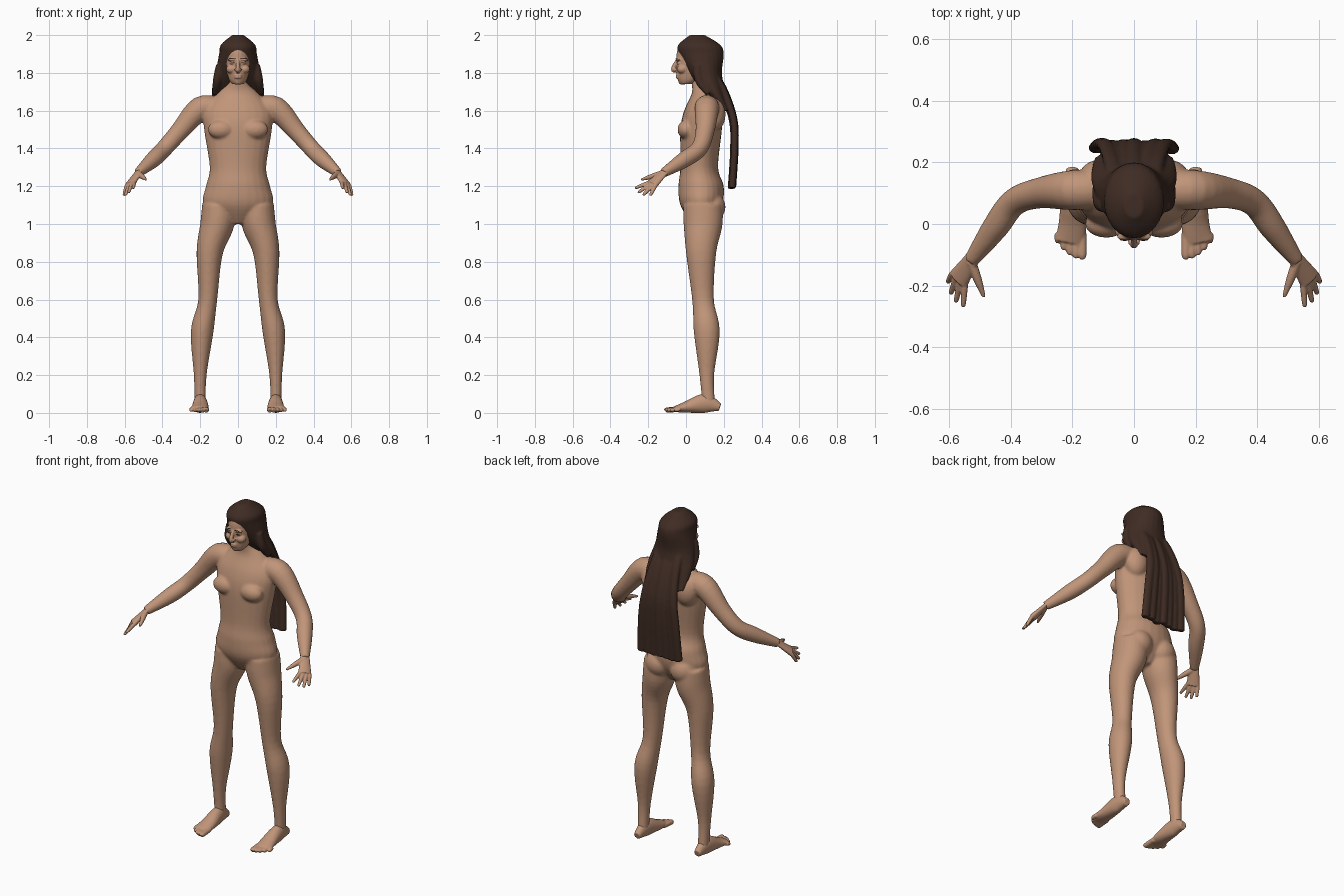
import bpy, bmesh, math
from mathutils import Vector, Matrix

default_cube = bpy.data.objects.get("Cube")
if default_cube:
    bpy.data.objects.remove(default_cube, do_unlink=True)

SIDEWAYS, BACKWARD = Vector((1, 0, 0)), Vector((0, 1, 0))


def make_material(name, colour):
    material = bpy.data.materials.new(name)
    material.use_nodes = True
    material.diffuse_color = colour
    material.node_tree.nodes["Principled BSDF"].inputs["Base Color"].default_value = colour
    return material


skin = make_material("warm skin", (0.53, 0.3, 0.19, 1))
brown = make_material("dark brown hair", (0.05, 0.025, 0.017, 1))


def spline(points, steps=5):
    """Smooth curve through points of any dimension."""
    knots = [Vector(point) for point in points]
    knots = [knots[0], *knots, knots[-1]]
    curve = []
    for before, start, end, after in zip(knots, knots[1:], knots[2:], knots[3:]):
        leave, arrive = (end - before) / 2, (after - start) / 2
        for step in range(steps):
            t = step / steps
            ease = t * t * (3 - 2 * t)
            curve.append(start.lerp(end, ease) + leave * t * (1 - t) ** 2 - arrive * t * t * (1 - t))
    return curve + [knots[-1]]


def loft(bm, points, side=SIDEWAYS, fixed_depth=None, sides=24):
    """Skin ellipses along (x, y, z, width, depth); a fixed depth keeps them level."""
    path = spline(points)
    centres = [Vector(point[:3]) for point in path]
    rings = []
    for index, point in enumerate(path):
        tangent = centres[min(index + 1, len(path) - 1)] - centres[max(index - 1, 0)]
        across, depth = side, fixed_depth
        if depth is None:
            depth = tangent.cross(side).normalized()
            across = depth.cross(tangent).normalized()
        ring = []
        for corner in range(sides):
            angle = math.tau * corner / sides
            offset = across * point[3] * math.cos(angle) + depth * point[4] * math.sin(angle)
            ring.append(bm.verts.new(centres[index] + offset))
        rings.append(ring)
    for lower, upper in zip(rings, rings[1:]):
        for corner in range(sides):
            bm.faces.new((lower[corner - 1], lower[corner], upper[corner], upper[corner - 1]))
    bm.faces.new(rings[0])
    bm.faces.new(rings[-1])


def stack(bm, rows):
    """Level ellipses on the centre line from rows of (z, y, width, depth)."""
    loft(bm, [(0, y, z, width, depth) for z, y, width, depth in rows], SIDEWAYS, BACKWARD)


def tube(bm, points, side=SIDEWAYS, flatness=1):
    """Tube from points of (x, y, z, radius)."""
    loft(bm, [(*point, point[-1] * flatness) for point in points], side)


def ball(bm, centre, size):
    placement = Matrix.Translation(centre) @ Matrix.Diagonal((*size, 1))
    bmesh.ops.create_uvsphere(bm, u_segments=20, v_segments=12, radius=1, matrix=placement)


def mirror(bm):
    everything = bm.verts[:] + bm.edges[:] + bm.faces[:]
    for element in bmesh.ops.duplicate(bm, geom=everything)["geom"]:
        if isinstance(element, bmesh.types.BMVert):
            element.co.x *= -1


def finish(bm, name, material, voxel, smoothing):
    """Fuse the overlapping pieces into one smooth skin."""
    bmesh.ops.recalc_face_normals(bm, faces=bm.faces[:])
    mesh = bpy.data.meshes.new(name)
    bm.to_mesh(mesh)
    bm.free()
    mesh.materials.append(material)
    part = bpy.data.objects.new(name, mesh)
    bpy.context.collection.objects.link(part)
    fuse = part.modifiers.new("fuse", "REMESH")
    fuse.mode, fuse.voxel_size, fuse.use_smooth_shade = "VOXEL", voxel, True
    soften = part.modifiers.new("soften", "SMOOTH")
    soften.factor, soften.iterations = 0.5, smoothing


# Body: one leg, one arm and paired muscles, mirrored, then the torso
wrist = Vector((0.53, -0.12, 1.27))
knuckles = Vector((0.57, -0.18, 1.21))
bm = bmesh.new()
tube(bm, [(0.1, 0.09, 1.1, 0.09), (0.11, 0.09, 1, 0.09), (0.15, 0.08, 0.85, 0.07),
          (0.16, 0.09, 0.6, 0.05), (0.19, 0.11, 0.43, 0.06), (0.2, 0.11, 0.2, 0.034),
          (0.2, 0.12, 0.05, 0.03)], flatness=1.15)
tube(bm, [(0.1, 0.11, 1.61, 0.06), (0.2, 0.11, 1.61, 0.065), (0.31, 0.1, 1.49, 0.05),
          (0.39, 0.07, 1.4, 0.045), (0.45, -0.01, 1.34, 0.043), (*wrist, 0.025)], BACKWARD)
chest, buttock, shoulder_blade = (0.09, 0, 1.5), (0.08, 0.13, 1.09), (0.11, 0.15, 1.58)
ball(bm, chest, (0.07, 0.045, 0.05))
ball(bm, buttock, (0.08, 0.08, 0.08))
ball(bm, shoulder_blade, (0.07, 0.06, 0.09))
mirror(bm)
stack(bm, [(1, 0.08, 0.04, 0.05), (1.1, 0.08, 0.18, 0.11), (1.2, 0.08, 0.17, 0.12),
           (1.3, 0.07, 0.15, 0.1), (1.5, 0.08, 0.18, 0.11), (1.6, 0.09, 0.18, 0.1),
           (1.69, 0.1, 0.11, 0.07), (1.74, 0.09, 0.06, 0.06), (1.8, 0.08, 0.05, 0.06)])
finish(bm, "body", skin, voxel=0.007, smoothing=10)

# Hands: flat palm, four fanned fingers and a thumb
bm = bmesh.new()
forward = (knuckles - wrist).normalized()
across = Vector((0.7, 0.6, -0.3)).normalized()
tube(bm, [(*(wrist - forward * 0.02), 0.027), (*wrist, 0.027), (*knuckles, 0.038)],
     across, flatness=0.5)
index_tip, little_tip = Vector((0.555, -0.27, 1.19)), Vector((0.605, -0.19, 1.15))
for finger in range(4):
    spread = finger / 3
    base = knuckles + across * (spread - 0.5) * 0.056
    tip = index_tip.lerp(little_tip, spread) + forward * 0.02 * math.sin(spread * math.pi)
    tube(bm, [(*base, 0.011), (*base.lerp(tip, 0.5), 0.01), (*base.lerp(tip, 0.9), 0.008),
              (*tip, 0.004)], across)
thumb_tip = Vector((0.487, -0.237, 1.235))
tube(bm, [(*wrist, 0.016), (*wrist.lerp(thumb_tip, 0.5), 0.014), (*thumb_tip, 0.006)])
mirror(bm)
finish(bm, "hands", skin, voxel=0.004, smoothing=2)

# Feet: heel, arch and sole, then toes shrinking outward
bm = bmesh.new()
loft(bm, [(0.2, 0.18, 0.03, 0.02, 0.02), (0.2, 0.1, 0.05, 0.035, 0.05),
          (0.2, 0, 0.03, 0.045, 0.03), (0.21, -0.06, 0.02, 0.047, 0.015)])
for toe in range(5):
    x, radius = 0.168 + toe * 0.02, 0.014 - toe * 0.001
    tip = toe * toe * 0.003 - 0.11
    tube(bm, [(x, -0.03, 0.02, radius), (x, tip + 0.01, 0.015, radius), (x, tip, 0.012, radius / 2)])
mirror(bm)
finish(bm, "feet", skin, voxel=0.004, smoothing=2)

# Head: cheeks, brow ridge, closed eyes and nostrils, then the centre features
bm = bmesh.new()
cheek, brow, eye, nostril = (0.035, -0.02, 1.82), (0.03, -0.04, 1.87), (0.03, -0.036, 1.852), (0.012, -0.058, 1.817)
ball(bm, cheek, (0.028, 0.028, 0.024))
ball(bm, brow, (0.026, 0.014, 0.008))
ball(bm, eye, (0.015, 0.013, 0.01))
ball(bm, nostril, (0.008, 0.011, 0.008))
mirror(bm)
stack(bm, [(1.74, 0, 0.03, 0.03), (1.77, 0.02, 0.05, 0.065), (1.85, 0.05, 0.07, 0.1),
           (1.9, 0.06, 0.07, 0.11), (1.94, 0.06, 0.06, 0.1)])
nose_bridge, nose_tip, chin = (0, -0.044, 1.873), (0, -0.068, 1.82), (0, -0.02, 1.755)
tube(bm, [(*nose_bridge, 0.008), (*nose_tip, 0.012), (0, -0.05, 1.81, 0.01)])
ball(bm, chin, (0.024, 0.02, 0.018))
for lip_height in (1.776, 1.788):
    ball(bm, (0, -0.043, lip_height), (0.022, 0.012, 0.006))
finish(bm, "head", skin, voxel=0.004, smoothing=3)

# Eyebrows and lash lines as slim slivers
for name, height, y, length in (("eyebrows", 1.875, -0.051, 0.017), ("lash_lines", 1.853, -0.047, 0.012)):
    bm = bmesh.new()
    ball(bm, (0.03, y, height), (length, 0.004, 0.002))
    mirror(bm)
    finish(bm, name, brown, voxel=0.001, smoothing=1)

# Hair: cap around the skull, shoulder locks and overlapping strands down the back
bm = bmesh.new()
tube(bm, [(0.095, 0.06, 1.84, 0.022), (0.11, 0.07, 1.76, 0.023), (0.12, 0.12, 1.69, 0.016)])
mirror(bm)
stack(bm, [(2, 0.06, 0.03, 0.04), (1.95, 0.07, 0.09, 0.11), (1.9, 0.08, 0.1, 0.12),
           (1.8, 0.1, 0.12, 0.09), (1.7, 0.15, 0.14, 0.06), (1.6, 0.21, 0.13, 0.03)])
fall = ((0.14, 1.8), (0.2, 1.7), (0.25, 1.55), (0.256, 1.4), (0.243, 1.19))
strands = 7
for strand in range(strands):
    x = 0.123 * (2 * strand / (strands - 1) - 1)
    wave = 0.004 * math.cos(strand * 2.3)
    tube(bm, [(x * min(1, 2.3 - z), y + wave, z + wave, 0.025) for y, z in fall], flatness=0.75)
finish(bm, "hair", brown, voxel=0.006, smoothing=3)
